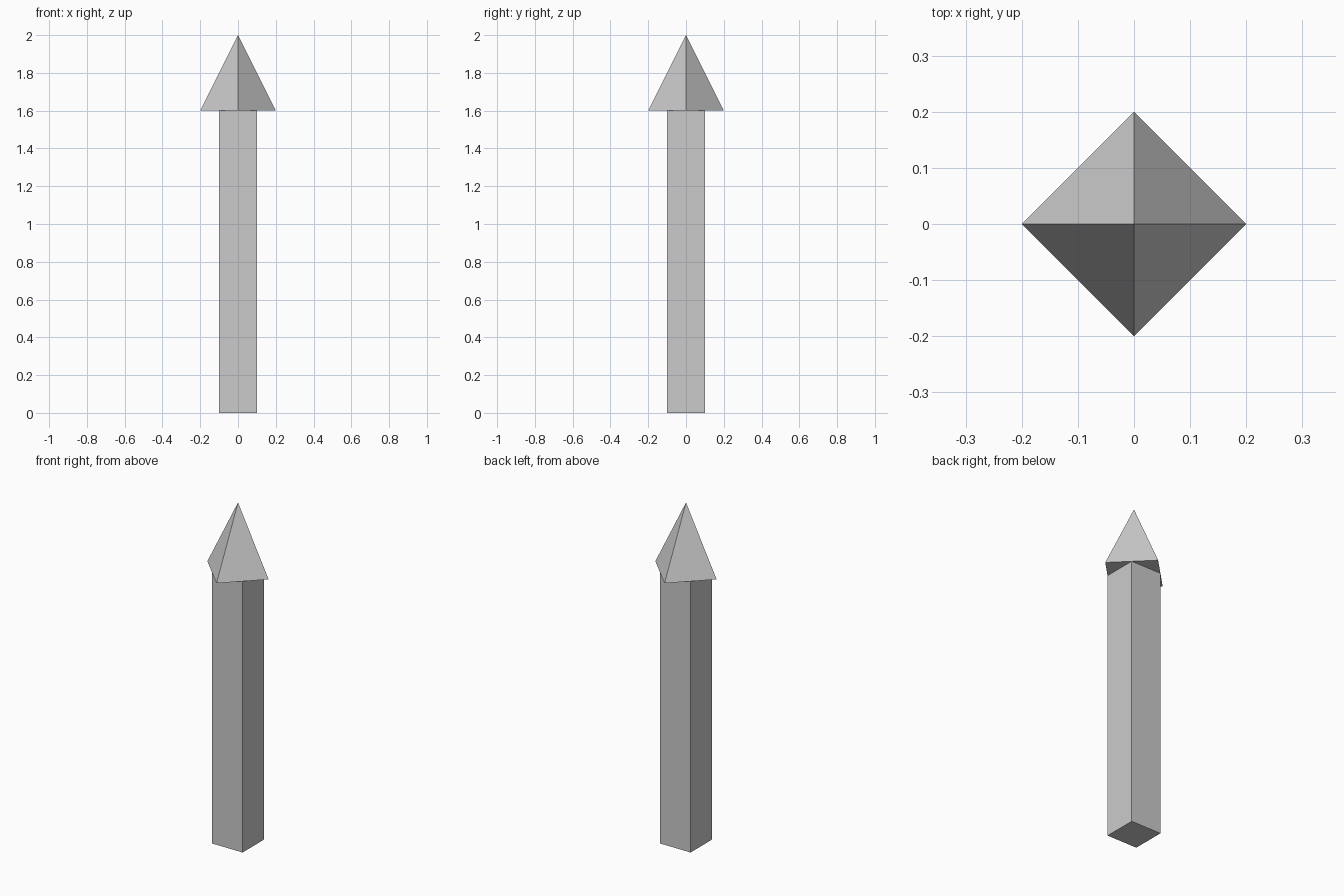
import bpy

if "Cube" in bpy.data.objects:
    bpy.data.objects.remove(bpy.data.objects["Cube"])

POST_WIDTH, POST_HEIGHT = 0.2, 1.6
TIP_RADIUS, TIP_HEIGHT = 0.2, 0.4

# Square post standing on the ground
bpy.ops.mesh.primitive_cube_add(size=1, location=(0, 0, POST_HEIGHT / 2))
post = bpy.context.object
post.name = "post"
post.scale = (POST_WIDTH, POST_WIDTH, POST_HEIGHT)
bpy.ops.object.transform_apply(location=False, rotation=False, scale=True)

# Four-sided pointed cap, its corners on the x and y axes
bpy.ops.mesh.primitive_cone_add(vertices=4, radius1=TIP_RADIUS, radius2=0,
                                depth=TIP_HEIGHT,
                                location=(0, 0, POST_HEIGHT + TIP_HEIGHT / 2))
bpy.context.object.name = "pointed_cap"
